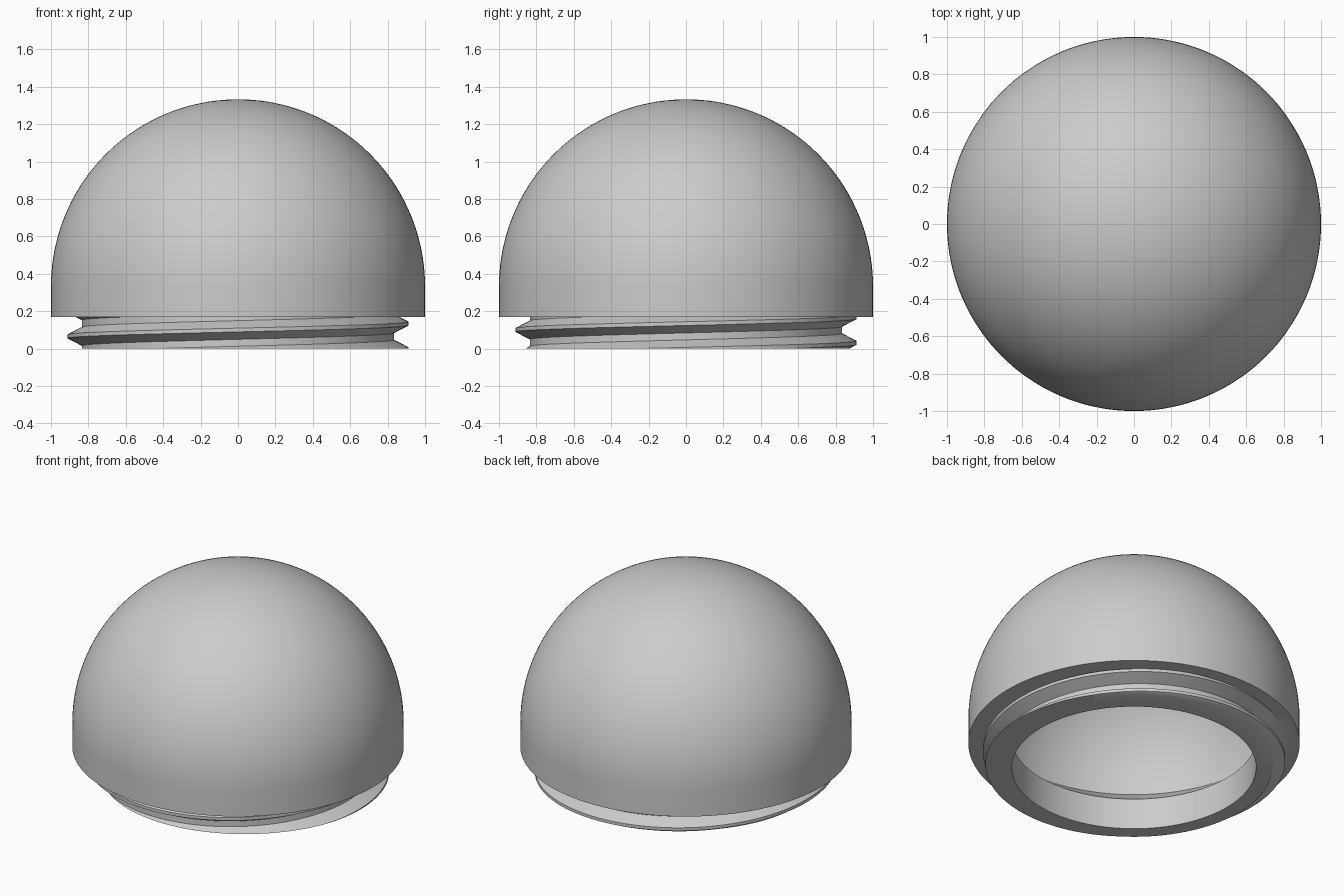
import bpy, bmesh, math

if "Cube" in bpy.data.objects:
    bpy.data.objects.remove(bpy.data.objects["Cube"], do_unlink=True)

SEGMENTS, ARC_STEPS = 144, 40
DOME_Z, RIM_Z = 0.333, 0.17          # dome centre, underside of dome
BORE, CAVITY = 0.737, 0.903          # inner radii
ROOT, CREST, PITCH = 0.835, 0.912, 0.137
FLAT, FLANK = 0.01, 0.05             # half widths of thread at crest and root
START = -0.003                       # crest height at the +x side


def dome_arc(radius):
    """Quarter circle from the equator up to the pole."""
    steps = [math.pi / 2 * i / ARC_STEPS for i in range(ARC_STEPS + 1)]
    return [(radius * math.cos(a), DOME_Z + radius * math.sin(a)) for a in steps]


def thread_radius(z, lead):
    """Radius of the threaded neck at height z, where crests sit at lead + k * pitch."""
    away = abs((z - lead + PITCH / 2) % PITCH - PITCH / 2)
    t = min(max((FLANK - away) / (FLANK - FLAT), 0), 1)
    return ROOT + (CREST - ROOT) * t


def thread_profile(turn):
    """Corners of the thread at one angle, clipped between floor and rim."""
    lead = START + PITCH * turn
    points = [(thread_radius(0, lead), 0)]
    for k in range(-2, 3):
        for offset in (-FLANK, -FLAT, FLAT, FLANK):
            z = min(max(lead + k * PITCH + offset, 0), RIM_Z)
            points.append((thread_radius(z, lead), z))
    points.append((thread_radius(RIM_Z, lead), RIM_Z))
    return points


# Cavity from the pole, down a cone to the bore, and outer skin from the rim up
inner = dome_arc(CAVITY)[::-1] + [(BORE, 0.206), (BORE, 0)]
outer = [(1, RIM_Z)] + dome_arc(1)

# Sweep the closed section round the axis, the thread rising once per turn
bm = bmesh.new()
columns = []
for i in range(SEGMENTS + 1):
    turn = i / SEGMENTS
    c, s = math.cos(math.tau * turn), math.sin(math.tau * turn)
    section = inner + thread_profile(turn) + outer
    columns.append([bm.verts.new((r * c, r * s, z)) for r, z in section])
for a, b in zip(columns, columns[1:]):
    for k in range(len(a) - 1):
        bm.faces.new((a[k], b[k], b[k + 1], a[k + 1]))
bmesh.ops.remove_doubles(bm, verts=bm.verts, dist=0.00005)
bmesh.ops.recalc_face_normals(bm, faces=bm.faces)

mesh = bpy.data.meshes.new("threaded_dome_cap")
bm.to_mesh(mesh)
bm.free()
cap = bpy.data.objects.new("threaded_dome_cap", mesh)
bpy.context.collection.objects.link(cap)

# Plain grey
grey = bpy.data.materials.new("plain_grey")
grey.use_nodes = True
colour = (0.6, 0.6, 0.6, 1)
grey.diffuse_color = colour
grey.node_tree.nodes["Principled BSDF"].inputs["Base Color"].default_value = colour
mesh.materials.append(grey)

# Smooth curves, crisp thread and rim edges
bpy.ops.object.select_all(action="DESELECT")
cap.select_set(True)
bpy.context.view_layer.objects.active = cap
bpy.ops.object.shade_smooth_by_angle(angle=math.radians(30))
